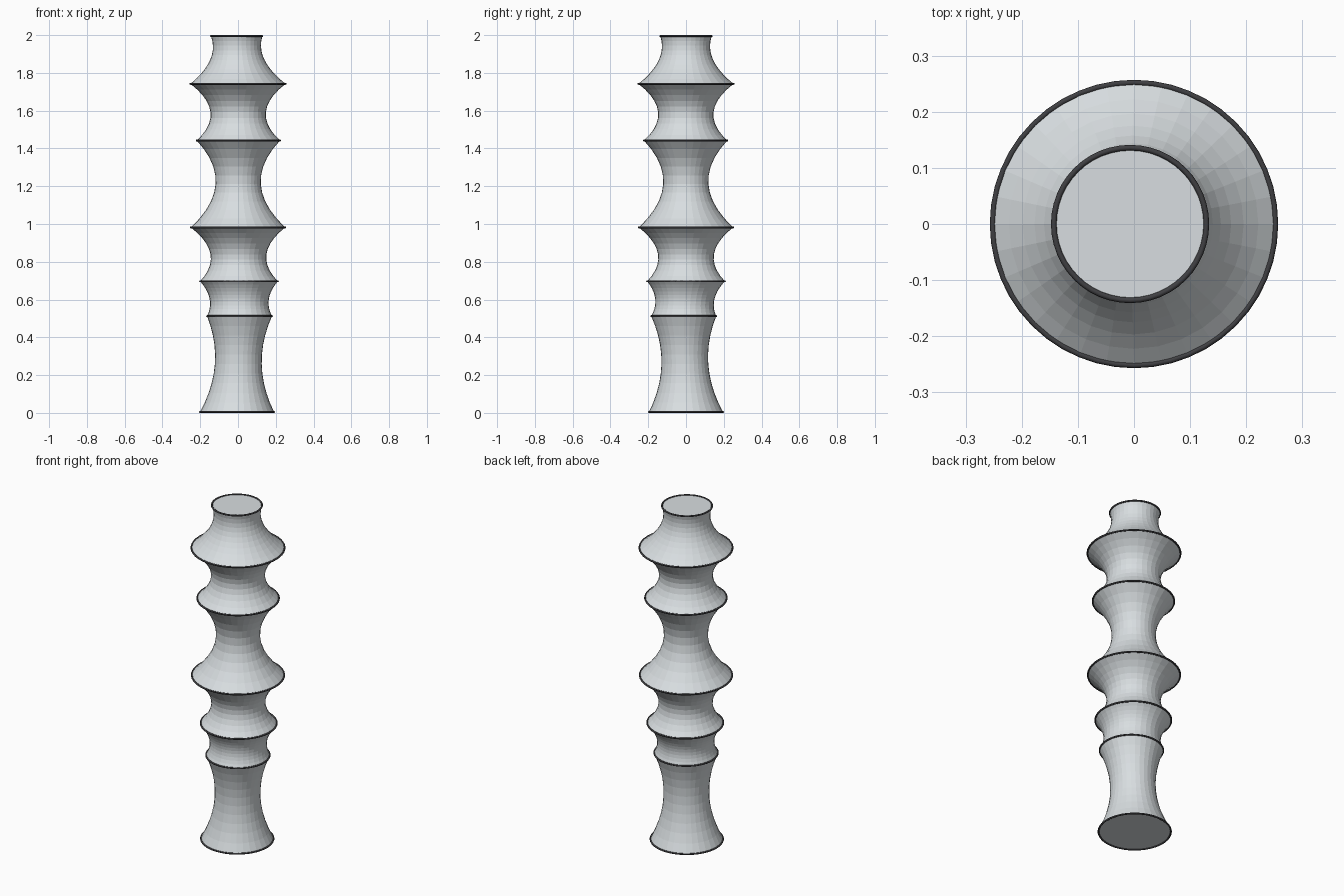
import bpy, bmesh, math

if "Cube" in bpy.data.objects:
    bpy.data.objects.remove(bpy.data.objects["Cube"])

def material(name, rgb):
    m = bpy.data.materials.new(name)
    m.diffuse_color = (*rgb, 1)
    m.use_nodes = True
    m.node_tree.nodes["Principled BSDF"].inputs["Base Color"].default_value = m.diffuse_color
    return m

paper = material("pale_grey", (0.69, 0.73, 0.75))
dark = material("charcoal", (0.05, 0.05, 0.055))

SIDES, ROWS, WIRE = 32, 10, 0.005

# Hoops: centre x, centre y, z, outer radius
hoops = [(-0.005, 0, 0.005, 0.201), (0.008, -0.012, 0.512, 0.177),
         (0.005, 0, 0.697, 0.211), (0, 0, 0.982, 0.255),
         (0.002, -0.002, 1.442, 0.226), (0, 0, 1.742, 0.257),
         (-0.007, 0, 1.995, 0.141)]
# How far each skin section is pulled in between its two hoops
pinch = [0.06, 0.032, 0.08, 0.116, 0.09, 0.05]

def finish(bm, name, mat, smooth=False):
    bmesh.ops.recalc_face_normals(bm, faces=bm.faces)
    me = bpy.data.meshes.new(name)
    bm.to_mesh(me)
    bm.free()
    me.materials.append(mat)
    for p in me.polygons:
        p.use_smooth = smooth
    ob = bpy.data.objects.new(name, me)
    bpy.context.collection.objects.link(ob)

# Stretched skin, closed at both ends
bm = bmesh.new()
sections = []
for i, amount in enumerate(pinch):
    a, b = hoops[i], hoops[i + 1]
    for j in range(0 if i == 0 else 1, ROWS + 1):
        t = j / ROWS
        x, y, z, r = (p + (q - p) * t for p, q in zip(a, b))
        sections.append((x, y, z, r - WIRE - amount * 4 * t * (1 - t)))
rings = []
for x, y, z, r in sections:
    rings.append([bm.verts.new((x + r * math.cos(k * math.tau / SIDES),
                                y + r * math.sin(k * math.tau / SIDES), z))
                  for k in range(SIDES)])
for lo, hi in zip(rings, rings[1:]):
    for k in range(SIDES):
        n = (k + 1) % SIDES
        bm.faces.new((lo[k], lo[n], hi[n], hi[k]))
bm.faces.new(rings[0][::-1])
bm.faces.new(rings[-1])
finish(bm, "stretched_skin", paper)

# Dark wire hoops
for i, (cx, cy, cz, r) in enumerate(hoops):
    bm = bmesh.new()
    n, m = 48, 8
    grid = []
    for k in range(n):
        u = k * math.tau / n
        row = []
        for j in range(m):
            v = j * math.tau / m
            d = r - WIRE + WIRE * math.cos(v)
            row.append(bm.verts.new((cx + d * math.cos(u), cy + d * math.sin(u),
                                     cz + WIRE * math.sin(v))))
        grid.append(row)
    for k in range(n):
        for j in range(m):
            k2, j2 = (k + 1) % n, (j + 1) % m
            bm.faces.new((grid[k][j], grid[k2][j], grid[k2][j2], grid[k][j2]))
    finish(bm, f"wire_hoop_{i + 1}", dark, True)
